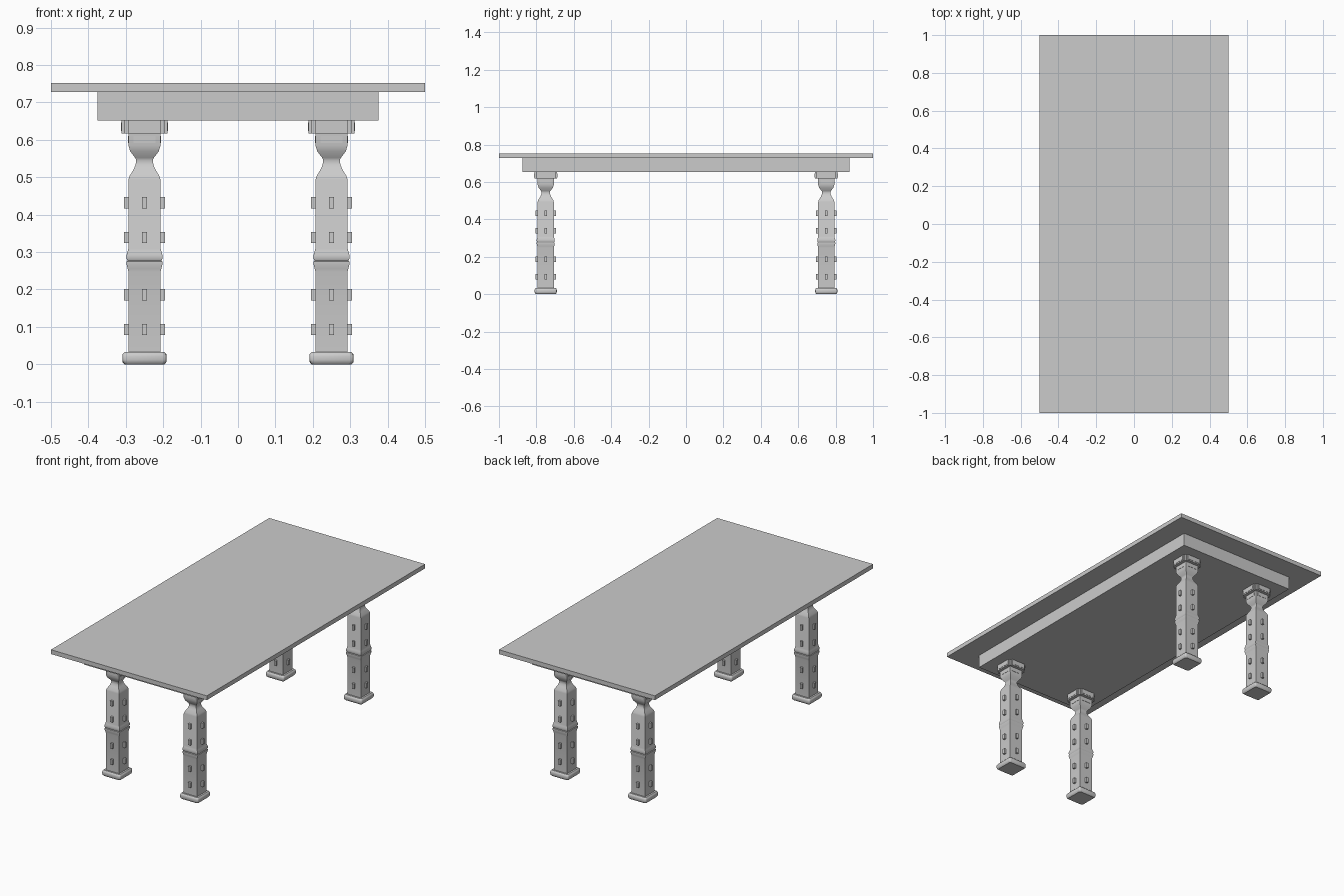
import bpy, bmesh
from mathutils import Vector

cube = bpy.data.objects.get("Cube")
if cube:
    bpy.data.objects.remove(cube, do_unlink=True)

grey = bpy.data.materials.new("plain grey")
grey.use_nodes = True
grey.diffuse_color = (0.6, 0.6, 0.6, 1)
grey.node_tree.nodes["Principled BSDF"].inputs["Base Color"].default_value = (0.6, 0.6, 0.6, 1)


def finish(name, bm, smooth=False):
    bmesh.ops.recalc_face_normals(bm, faces=bm.faces)
    mesh = bpy.data.meshes.new(name)
    bm.to_mesh(mesh)
    bm.free()
    mesh.materials.append(grey)
    obj = bpy.data.objects.new(name, mesh)
    bpy.context.collection.objects.link(obj)
    if smooth:
        bpy.ops.object.select_all(action='DESELECT')
        obj.select_set(True)
        bpy.context.view_layer.objects.active = obj
        bpy.ops.object.shade_smooth_by_angle(angle=0.6)
    return obj


def add_box(bm, centre, size):
    verts = bmesh.ops.create_cube(bm, size=1)["verts"]
    for v in verts:
        v.co = Vector(a * b + c for a, b, c in zip(v.co, size, centre))


def box(name, centre, size):
    bm = bmesh.new()
    add_box(bm, centre, size)
    return finish(name, bm)


def square_loft(bm, profile):
    """Stack square rings given as (half width, height)."""
    rings = [[bm.verts.new((x * r, y * r, z)) for x, y in ((-1, -1), (1, -1), (1, 1), (-1, 1))]
             for r, z in profile]
    for low, high in zip(rings, rings[1:]):
        for i in range(4):
            j = (i + 1) % 4
            bm.faces.new((low[i], low[j], high[j], high[i]))
    bm.faces.new(rings[0])
    bm.faces.new(rings[-1])


def four_sides(bm, reach, width, height, z):
    """Raised plates on all four sides, as two crossing bars."""
    add_box(bm, (0, 0, z), (2 * reach, width, height))
    add_box(bm, (0, 0, z), (width, 2 * reach, height))


# Table top and apron
box("table_top", (0, 0, 0.74), (1, 2, 0.025))
box("apron", (0, 0, 0.69), (0.75, 1.75, 0.076))

# Turned square shaft with waist ring and narrow neck
shaft_profile = [
    (0.043, 0.02), (0.043, 0.247), (0.045, 0.256), (0.048, 0.268), (0.048, 0.275),
    (0.045, 0.277), (0.048, 0.283), (0.048, 0.292), (0.045, 0.302), (0.043, 0.31),
    (0.043, 0.493), (0.040, 0.503), (0.029, 0.521), (0.024, 0.533), (0.022, 0.545),
    (0.025, 0.552), (0.038, 0.569), (0.043, 0.585), (0.043, 0.63)]
# Rounded foot
foot_profile = [(0.053, 0), (0.057, 0.004), (0.059, 0.011), (0.059, 0.022), (0.057, 0.029), (0.053, 0.033)]

for side, x in (("left", 0.25), ("right", -0.25)):
    for end, y in (("front", -0.75), ("back", 0.75)):
        parts = []
        bm = bmesh.new()
        square_loft(bm, shaft_profile)
        parts.append(finish(f"{end}_{side}_leg", bm, True))

        bm = bmesh.new()
        square_loft(bm, foot_profile)
        corners = [e for e in bm.edges if abs(e.verts[0].co.z - e.verts[1].co.z) > 0.001]
        bmesh.ops.bevel(bm, geom=corners, offset=0.008, segments=3, profile=0.5, affect='EDGES')
        parts.append(finish(f"{end}_{side}_foot", bm, True))

        # Notched cap under the apron, with a raised panel on each side
        bm = bmesh.new()
        four_sides(bm, 0.061, 0.087, 0.036, 0.635)
        add_box(bm, (0, 0, 0.635), (0.106, 0.106, 0.036))
        four_sides(bm, 0.0625, 0.076, 0.022, 0.635)
        four_sides(bm, 0.0445, 0.06, 0.018, 0.601)
        parts.append(finish(f"{end}_{side}_cap", bm))

        # Small studs along the shaft
        bm = bmesh.new()
        for z in (0.093, 0.186, 0.339, 0.432):
            four_sides(bm, 0.055, 0.013, 0.03, z)
        parts.append(finish(f"{end}_{side}_studs", bm))
        for part in parts:
            part.location = (x, y, 0)
